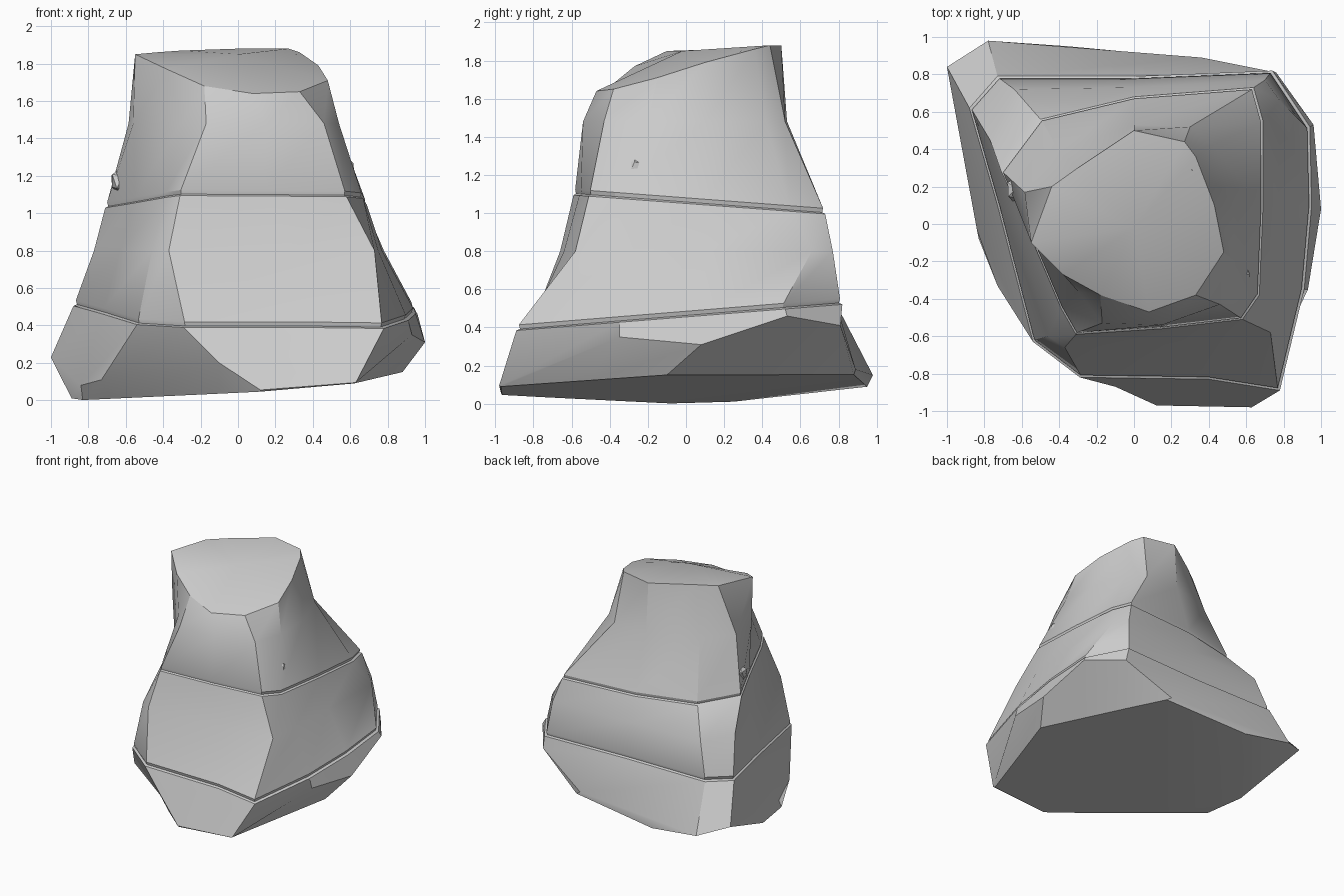
import bpy
import bmesh
import math
import random
from mathutils import Vector

random.seed(4)

default_cube = bpy.data.objects.get("Cube")
if default_cube:
    bpy.data.objects.remove(default_cube, do_unlink=True)

# One plain stone colour
stone = bpy.data.materials.new("stone_grey")
stone.use_nodes = True
stone_colour = (0.6, 0.6, 0.6, 1)
stone.diffuse_color = stone_colour
stone.node_tree.nodes["Principled BSDF"].inputs["Base Color"].default_value = stone_colour


def tilted(outline, height, slope_x=0, slope_y=0):
    """Lay a flat outline on a sloping plane."""
    return [Vector((x, y, height + slope_x * x + slope_y * y)) for x, y in outline]


def shrunk(ring, scale, lift):
    """Copy a ring, pulled toward the axis and raised."""
    return [Vector((p.x * scale, p.y * scale, p.z + lift)) for p in ring]


def grooved(ring):
    """Turn one ring into a narrow weathered crack with a lip on each side."""
    return [ring, shrunk(ring, 0.978, 0.008), shrunk(ring, 0.985, 0.03)]


def finish(bm, name, angle):
    """Make an object from the bmesh with crisp edges."""
    bmesh.ops.recalc_face_normals(bm, faces=bm.faces)
    mesh = bpy.data.meshes.new(name)
    bm.to_mesh(mesh)
    bm.free()
    mesh.materials.append(stone)
    obj = bpy.data.objects.new(name, mesh)
    bpy.context.collection.objects.link(obj)
    bpy.ops.object.select_all(action="DESELECT")
    obj.select_set(True)
    bpy.context.view_layer.objects.active = obj
    bpy.ops.object.shade_smooth_by_angle(angle=math.radians(angle))
    return obj


# Cross-sections, anticlockwise from the front right corner of the model
foot = tilted([
    (-.6, -.3), (-.1, -.77), (.12, -.965), (.62, -.97), (.76, -.5), (.88, -.1),
    (.72, .23), (.56, .56), (.4, .88), (-.35, .95), (-.89, .25), (-.83, -.08),
], 0.078, 0.088, 0.044)

flare = [Vector(p) for p in (
    (-.73, -.33, .11), (-.1, -.87, .2), (.12, -.97, .055), (.63, -.98, .095),
    (.93, -.35, .35), (1, .08, .31), (.96, .53, .46), (.76, .81, .41),
    (.36, .89, .18), (-.78, .98, .15), (-1, .84, .23), (-.84, -.03, .08),
)]

lower_crack = tilted([
    (-.54, -.63), (-.29, -.82), (.4, -.83), (.78, -.89), (.91, -.35), (.95, .1),
    (.94, .52), (.74, .82), (0, .79), (-.73, .79), (-.88, .62), (-.73, .1),
], 0.455, 0, 0.08)

belly = tilted([
    (-.46, -.6), (-.37, -.66), (.3, -.64), (.73, -.58), (.75, -.3), (.77, .1),
    (.78, .66), (.7, .77), (0, .73), (-.64, .72), (-.77, .45), (-.63, .05),
], 0.8)

upper_crack = tilted([
    (-.39, -.45), (-.31, -.59), (.15, -.56), (.58, -.51), (.67, -.38), (.69, .1),
    (.69, .55), (.64, .73), (0, .68), (-.5, .56), (-.71, .28), (-.56, -.05),
], 1.05, 0, -0.075)

neck = tilted([
    (-.3, -.36), (-.17, -.53), (.15, -.54), (.46, -.43), (.54, -.2), (.53, .1),
    (.42, .42), (.3, .52), (0, .53), (-.4, .39), (-.585, .17), (-.56, -.07),
], 1.48)

rim = [Vector(p) for p in (
    (-.38, -.27, 1.77), (-.18, -.38, 1.68), (.08, -.47, 1.64), (.33, -.38, 1.65),
    (.48, -.15, 1.71), (.43, .1, 1.79), (.33, .36, 1.86), (.27, .44, 1.88),
    (0, .5, 1.88), (-.3, .3, 1.87), (-.44, .2, 1.86), (-.55, -.1, 1.85),
)]

# Boulder: skin the cross-sections, then close the underside and the crown
sections = [foot, flare, *grooved(lower_crack), belly, *grooved(upper_crack), neck, rim]
bm = bmesh.new()
rings = [[bm.verts.new(p) for p in section] for section in sections]
for below, above in zip(rings, rings[1:]):
    count = len(below)
    for i in range(count):
        j = (i + 1) % count
        bm.faces.new((below[i], below[j], above[j], above[i]))
bm.faces.new(rings[0][::-1])
crown = bm.verts.new((0, -.02, 1.85))
top = rings[-1]
for i in range(len(top)):
    bm.faces.new((top[i], top[(i + 1) % len(top)], crown))
finish(bm, "boulder", 28)


def chip(name, location, size):
    """A small irregular broken flake bedded in the surface."""
    bm = bmesh.new()
    bmesh.ops.create_icosphere(bm, subdivisions=1, radius=1)
    for v in bm.verts:
        stretched = [a * b * random.uniform(0.75, 1.1) for a, b in zip(v.co, size)]
        v.co = Vector(location) + Vector(stretched)
    finish(bm, name, 20)


# Broken flakes on both flanks and near the crown
chip("right_flank_chip", (-.63, .19, 1.17), (.06, .08, .08))
chip("left_flank_chip", (.59, -.27, 1.24), (.04, .05, .06))
chip("crown_chip", (.31, .29, 1.82), (.04, .05, .04))
